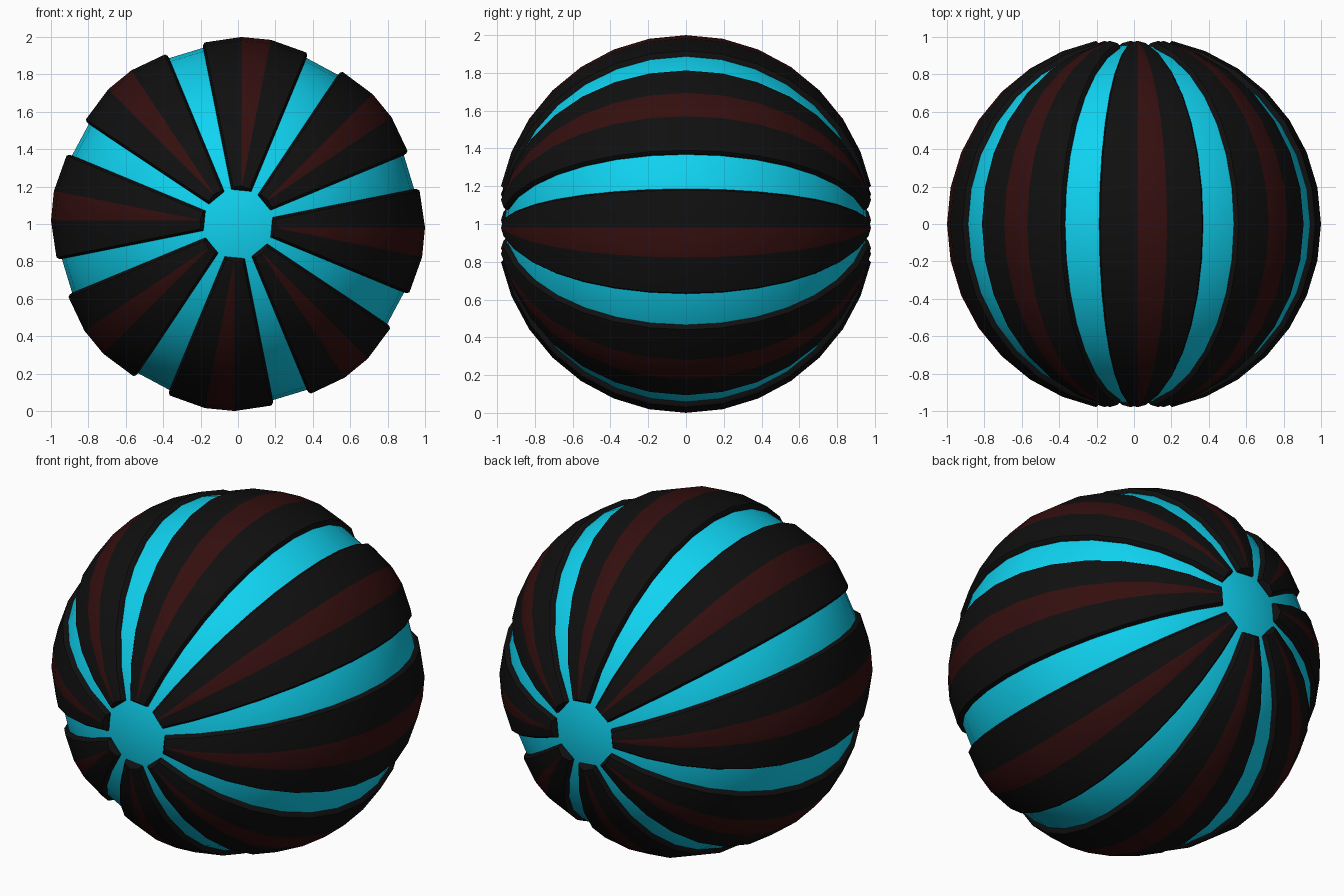
import bpy, bmesh
from math import sin, cos, pi, radians
from mathutils import Matrix

if "Cube" in bpy.data.objects:
    bpy.data.objects.remove(bpy.data.objects["Cube"])

STEP = pi / 16          # 32 segments around, 16 rings pole to pole
CENTRE = Matrix.Translation((0, 0, 1))


def material(name, rgb):
    m = bpy.data.materials.new(name)
    m.diffuse_color = (*rgb, 1)
    m.use_nodes = True
    m.node_tree.nodes["Principled BSDF"].inputs["Base Color"].default_value = m.diffuse_color
    return m


cyan = material("cyan", (0.005, 0.65, 0.88))
black = material("black", (0.005, 0.005, 0.005))
maroon = material("maroon", (0.034, 0.0045, 0.0045))


def finish(name, mesh, matrix):
    ob = bpy.data.objects.new(name, mesh)
    bpy.context.collection.objects.link(ob)
    ob.matrix_world = matrix
    return ob


def smooth(ob):
    bpy.ops.object.select_all(action='DESELECT')
    ob.select_set(True)
    bpy.context.view_layer.objects.active = ob
    bpy.ops.object.shade_smooth_by_angle(angle=radians(30))


# Core ball, poles along y
bm = bmesh.new()
bmesh.ops.create_uvsphere(bm, u_segments=32, v_segments=16, radius=0.96)
bmesh.ops.rotate(bm, verts=bm.verts, matrix=Matrix.Rotation(pi / 2, 3, 'X'))
mesh = bpy.data.meshes.new("core_ball")
bm.to_mesh(mesh)
bm.free()
mesh.materials.append(cyan)
smooth(finish("core_ball", mesh, CENTRE))

# Raised panel: three segments wide, bevelled rim, maroon middle stripe
# (edge in segments, constant inset, radius)
SECTION = [(-1, 0, 0.955), (-1, 0.004, 0.975), (-1, 0.014, 0.987), (0, 0.0185, 1.0),
           (1, -0.0185, 1.0), (2, -0.014, 0.987), (2, -0.004, 0.975), (2, 0, 0.955)]
bm = bmesh.new()
rows = []
for ring in range(1, 16):
    end = {1: 1, 15: -1}.get(ring, 0)
    row = []
    for edge, inset, r in SECTION:
        polar = ring * STEP + end * abs(inset) * 0.5
        a = edge * STEP + inset / sin(polar)
        row.append(bm.verts.new((r * sin(polar) * sin(a), -r * cos(polar),
                                 r * sin(polar) * cos(a))))
    rows.append(row)
for lower, upper in zip(rows, rows[1:]):
    for i in range(len(SECTION) - 1):
        f = bm.faces.new((lower[i], lower[i + 1], upper[i + 1], upper[i]))
        f.material_index = 1 if i == 3 else 0

# End walls, joining matching points across the section
for row in (rows[0], rows[-1]):
    for i in range(3):
        bm.faces.new((row[i], row[i + 1], row[6 - i], row[7 - i]))
bmesh.ops.recalc_face_normals(bm, faces=bm.faces)
mesh = bpy.data.meshes.new("raised_panel")
bm.to_mesh(mesh)
bm.free()
mesh.materials.append(black)
mesh.materials.append(maroon)

for k in range(8):
    ob = finish(f"raised_panel_{k + 1}", mesh, CENTRE @ Matrix.Rotation(k * pi / 4, 4, 'Y'))
    if k == 0:
        smooth(ob)
